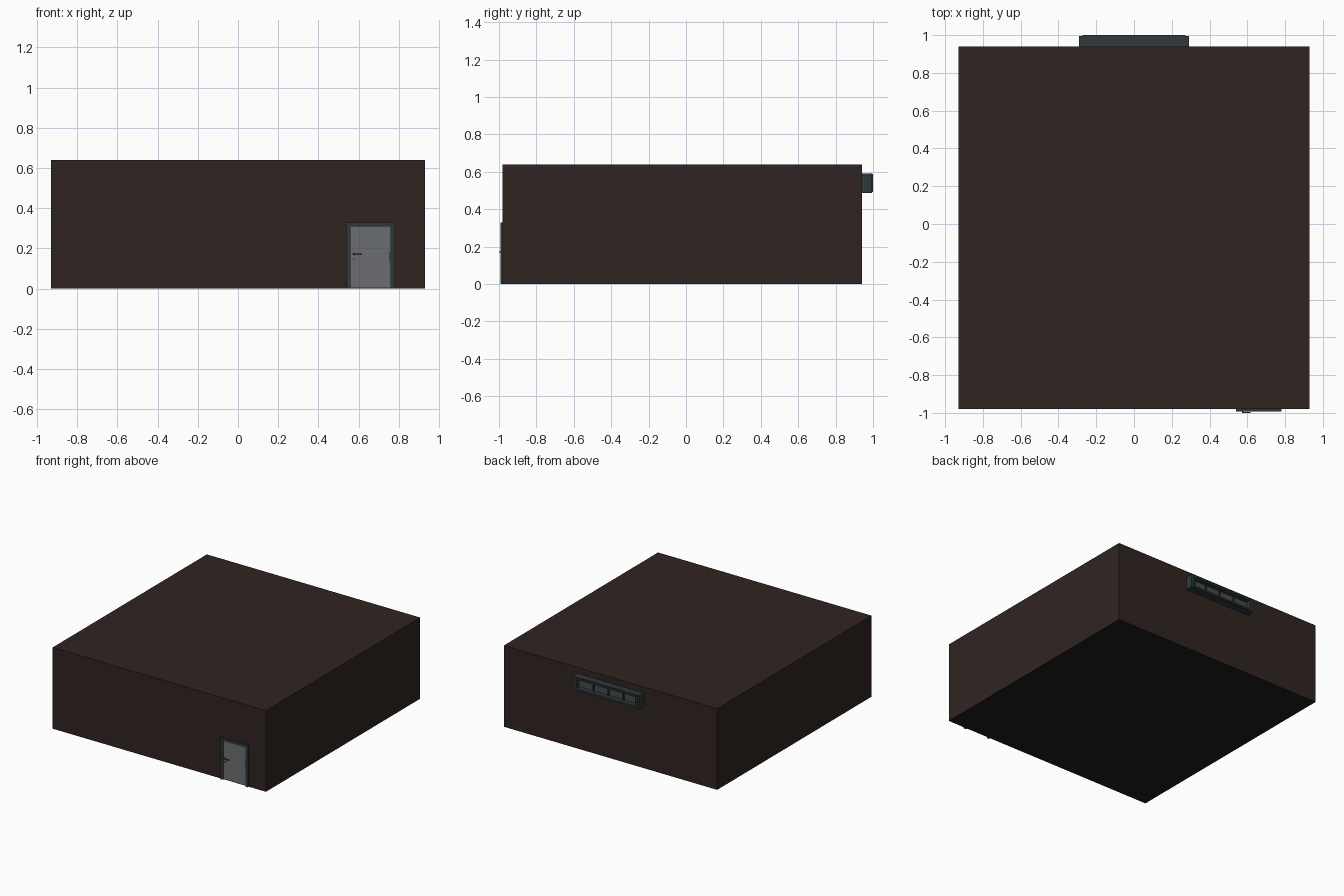
import bpy, bmesh, math
from mathutils import Matrix, Vector

if "Cube" in bpy.data.objects:
    bpy.data.objects.remove(bpy.data.objects["Cube"])


def material(name, rgb):
    m = bpy.data.materials.new(name)
    m.diffuse_color = (*rgb, 1)
    m.use_nodes = True
    m.node_tree.nodes["Principled BSDF"].inputs["Base Color"].default_value = m.diffuse_color
    return m


WALL = material("dark_brown_wall", (0.03, 0.018, 0.015))
FLOOR = material("charcoal_floor", (0.012, 0.012, 0.012))
TRIM = material("slate_trim", (0.028, 0.04, 0.043))
DOOR = material("grey_door", (0.15, 0.155, 0.165))
GLASS = material("dark_glass", (0.06, 0.07, 0.07))
METAL = material("dark_metal", (0.05, 0.05, 0.055))


def boxes(name, spans, mat):
    """One object made of boxes given as (x0, x1, y0, y1, z0, z1)."""
    bm = bmesh.new()
    for x0, x1, y0, y1, z0, z1 in spans:
        centre = Vector((x0 + x1, y0 + y1, z0 + z1)) / 2
        size = (x1 - x0, y1 - y0, z1 - z0, 1)
        bmesh.ops.create_cube(bm, size=1, matrix=Matrix.Translation(centre) @ Matrix.Diagonal(size))
    return finish(name, bm, mat)


def finish(name, bm, mat):
    me = bpy.data.meshes.new(name)
    bm.to_mesh(me)
    bm.free()
    me.materials.append(mat)
    ob = bpy.data.objects.new(name, me)
    bpy.context.collection.objects.link(ob)
    return ob


def frame(x0, x1, y0, y1, z0, z1, w, sill=True):
    """Spans of a rectangular border, with or without a bottom bar."""
    b = w if sill else 0
    spans = [(x0, x0 + w, y0, y1, z0, z1), (x1 - w, x1, y0, y1, z0, z1),
             (x0 + w, x1 - w, y0, y1, z1 - w, z1)]
    if sill:
        spans.append((x0 + w, x1 - w, y0, y1, z0, z0 + b))
    return spans


# Building shell, with a dark underside
shell = boxes("building_shell", [(-0.93, 0.93, -0.98, 0.94, 0, 0.64)], WALL)
shell.data.materials.append(FLOOR)
for p in shell.data.polygons:
    if p.normal.z < -0.5:
        p.material_index = 1

# Door at the front: trim, inner stop, leaf
boxes("door_frame", frame(0.54, 0.78, -0.992, -0.98, 0, 0.328, 0.018, False), TRIM)
boxes("door_stop", frame(0.558, 0.762, -0.988, -0.98, 0, 0.31, 0.005, False), METAL)
boxes("door_leaf", [(0.563, 0.757, -0.985, -0.98, 0.004, 0.305)], DOOR)
boxes("door_strike", [(0.752, 0.758, -0.988, -0.984, 0.13, 0.185)], METAL)

# Lever handle and lock on the left of the leaf
boxes("door_handle", [(0.572, 0.58, -0.999, -0.985, 0.168, 0.175),
                      (0.572, 0.618, -1.0, -0.996, 0.168, 0.175)], METAL)
bm = bmesh.new()
for z, r in ((0.1715, 0.007), (0.145, 0.005)):
    bmesh.ops.create_cone(bm, cap_ends=True, segments=16, radius1=r, radius2=r, depth=0.004,
                          matrix=Matrix.Translation((0.576, -0.987, z)) @ Matrix.Rotation(math.pi / 2, 4, 'X'))
finish("door_roses", bm, METAL)

# Long window high on the back wall: box surround, sash, mullions, panes
boxes("window_surround", frame(-0.29, 0.29, 0.94, 0.995, 0.486, 0.592, 0.018), TRIM)
boxes("window_lip", frame(-0.272, 0.272, 0.945, 1.0, 0.491, 0.587, 0.013), TRIM)
inner = 0.259
pitch = 2 * inner / 4
boxes("window_mullions", [(x - 0.005, x + 0.005, 0.94, 0.972, 0.504, 0.574)
                          for x in (-pitch, 0, pitch)], TRIM)
boxes("window_panes", [(-inner + i * pitch, -inner + (i + 1) * pitch, 0.94, 0.96, 0.504, 0.574)
                       for i in range(4)], GLASS)
